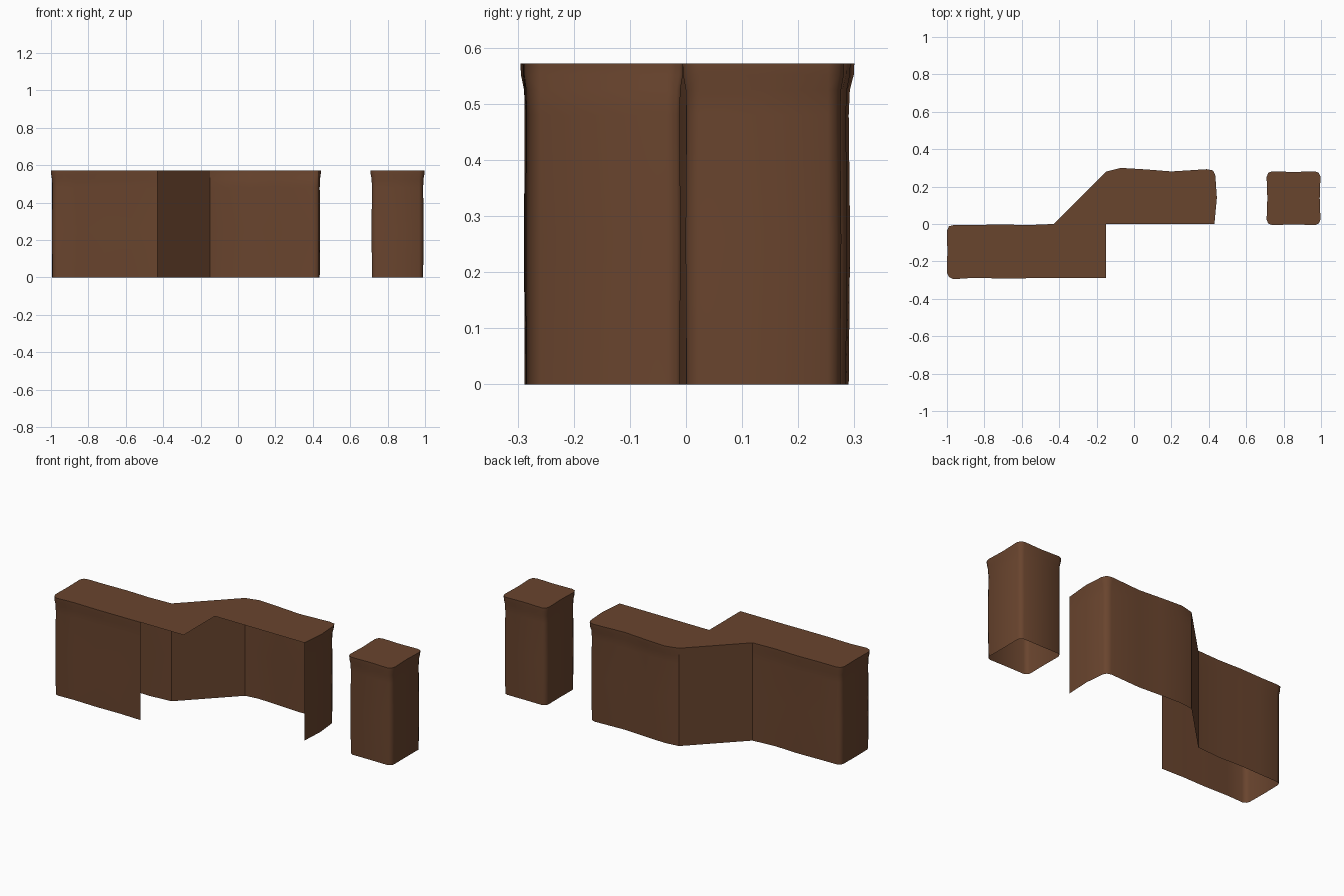
import bpy, bmesh
from mathutils import Vector, Matrix

if "Cube" in bpy.data.objects:
    bpy.data.objects.remove(bpy.data.objects["Cube"])

brown = bpy.data.materials.new("earth brown")
brown.diffuse_color = (0.141, 0.058, 0.027, 1)
brown.use_nodes = True
brown.node_tree.nodes["Principled BSDF"].inputs["Base Color"].default_value = brown.diffuse_color

# wall profile: (height, share of the flare pushed outwards)
ROWS = [(0, 0), (0.26, 0.25), (0.48, 0.0), (0.525, 0.2), (0.552, 0.9), (0.572, 1.0)]


def shell(name, path, closed, top_extra=()):
    """Hollow block: walls along a clockwise path of (x, y, flare), plus a flat lid, no bottom."""
    n = len(path)
    pts = [Vector(p[:2]) for p in path]
    bm = bmesh.new()
    rows = [[] for _ in ROWS]
    for i, (x, y, flare) in enumerate(path):
        a = pts[i - 1] if closed or i else pts[i]
        b = pts[(i + 1) % n] if closed or i < n - 1 else pts[i]
        d = (b - a).normalized()
        for row, (z, k) in zip(rows, ROWS):
            row.append(bm.verts.new((x - d.y * flare * k, y + d.x * flare * k, z)))
    # walls
    for lo, hi in zip(rows, rows[1:]):
        for i in range(n if closed else n - 1):
            j = (i + 1) % n
            bm.faces.new((lo[j], lo[i], hi[i], hi[j])).smooth = True
        # points without flare are hard corners
        for i in range(n):
            if path[i][2] == 0:
                bm.edges.get((lo[i], hi[i])).smooth = False
    # lid
    lid = rows[-1] + [bm.verts.new((x, y, ROWS[-1][0])) for x, y in top_extra]
    face = bm.faces.new(lid[::-1])
    for e in face.edges:
        e.smooth = False
    me = bpy.data.meshes.new(name)
    bm.to_mesh(me)
    bm.free()
    me.materials.append(brown)
    ob = bpy.data.objects.new(name, me)
    bpy.context.collection.objects.link(ob)


# stepped wall block, open where the step cuts off
stepped = [
    (-0.43, -0.288, 0), (-0.57, -0.284, .006), (-0.715, -0.287, .004), (-0.86, -0.283, .005),
    (-0.965, -0.287, .008), (-0.984, -0.278, .008), (-0.992, -0.26, .008), (-0.994, -0.145, .004),
    (-0.992, -0.035, .008), (-0.984, -0.018, .008), (-0.965, -0.012, .006), (-0.86, -0.01, .004),
    (-0.715, -0.006, .004), (-0.57, -0.012, .006), (-0.43, 0, 0), (-0.15, 0.28, 0),
    (-0.07, 0.29, .01), (0.06, 0.285, .007), (0.2, 0.276, .005), (0.39, 0.285, .008),
    (0.415, 0.277, .012), (0.425, 0.258, .01), (0.437, 0.14, .006), (0.43, 0, 0)]
shell("stepped_block", stepped, False, [(-0.15, 0), (-0.15, -0.288)])

# free-standing pillar, one side repeated four times
side = [(-.137, -.115, .007), (-.129, -.129, .009), (-.113, -.137, .007)]
mid = (-.136, 0, .004)
pillar = []
for q in range(4):
    turn = Matrix.Rotation(-q * 1.5707963, 2)
    for x, y, f in side[::-1] + [mid]:
        p = turn @ Vector((x, y))
        pillar.append((p.x + 0.853, p.y + 0.138, f))
shell("pillar", pillar, True)
